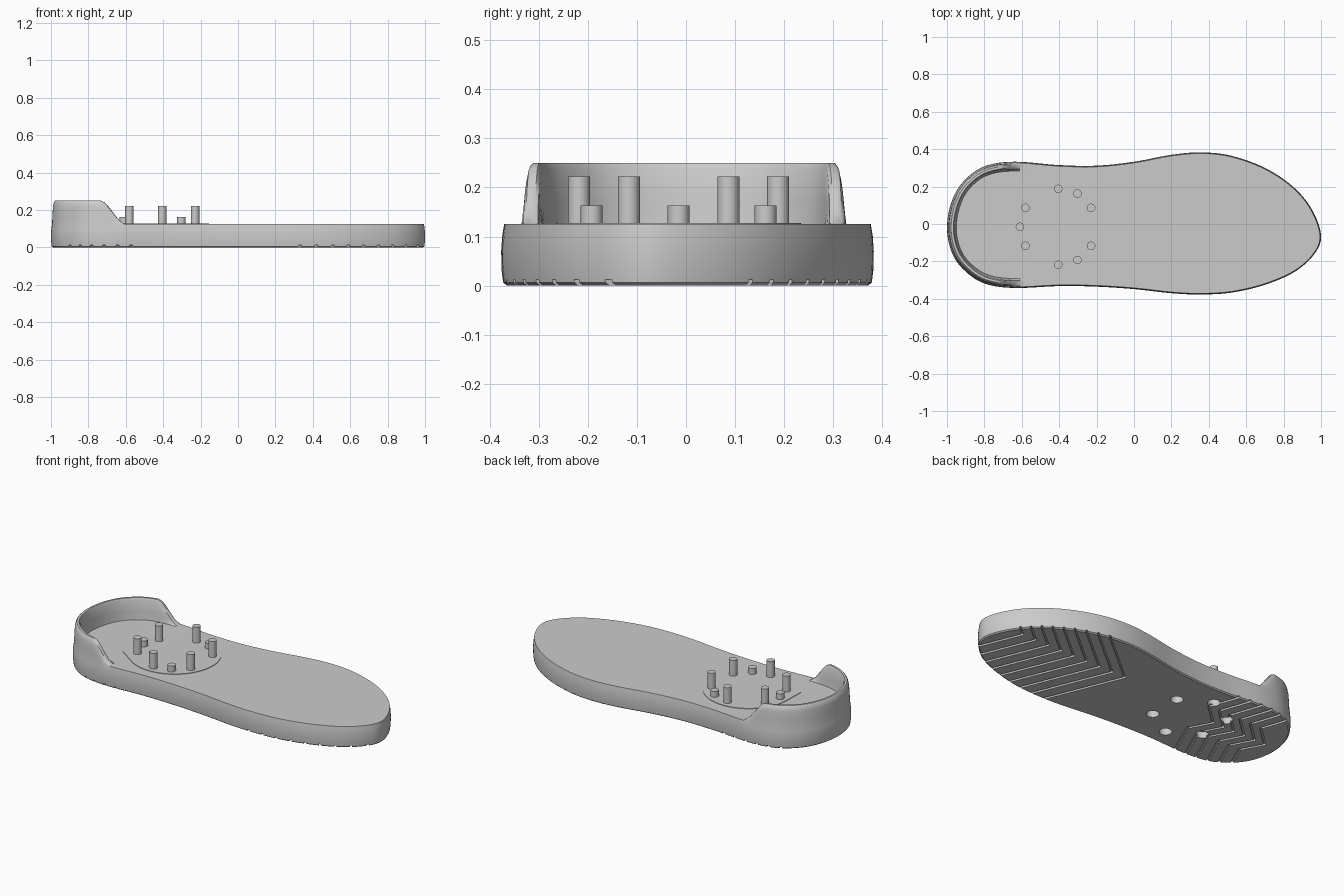
import bpy, bmesh, math
from mathutils import Vector

if "Cube" in bpy.data.objects:
    bpy.data.objects.remove(bpy.data.objects["Cube"])

GREY = (0.6, 0.6, 0.6, 1)
rubber = bpy.data.materials.new("grey_rubber")
rubber.use_nodes = True
rubber.diffuse_color = GREY
rubber.node_tree.nodes["Principled BSDF"].inputs["Base Color"].default_value = GREY

TOP, RIM, BOSS = 0.125, 0.25, Vector((-0.405, -0.015))


def make(name, bm):
    bmesh.ops.recalc_face_normals(bm, faces=bm.faces)
    mesh = bpy.data.meshes.new(name)
    bm.to_mesh(mesh)
    bm.free()
    mesh.materials.append(rubber)
    obj = bpy.data.objects.new(name, mesh)
    bpy.context.collection.objects.link(obj)
    return obj


def prism(bm, outline, z0, z1):
    """Closed prism from a flat outline."""
    low = [bm.verts.new((p[0], p[1], z0)) for p in outline]
    high = [bm.verts.new((p[0], p[1], z1)) for p in outline]
    bm.faces.new(low[::-1])
    bm.faces.new(high)
    for i in range(len(low)):
        j = (i + 1) % len(low)
        bm.faces.new((low[i], low[j], high[j], high[i]))


def circle(centre, r, n=32):
    return [(centre[0] + r * math.cos(math.tau * i / n),
             centre[1] + r * math.sin(math.tau * i / n)) for i in range(n)]


def select_only(obj):
    bpy.ops.object.select_all(action='DESELECT')
    obj.select_set(True)
    bpy.context.view_layer.objects.active = obj


def smooth(obj, angle=35):
    select_only(obj)
    bpy.ops.object.shade_smooth_by_angle(angle=math.radians(angle))


def cut(obj, bm, name):
    cutter = make(name, bm)
    cutter.hide_render = True
    mod = obj.modifiers.new(name, 'BOOLEAN')
    mod.operation, mod.solver, mod.object = 'DIFFERENCE', 'EXACT', cutter
    select_only(obj)
    bpy.ops.object.modifier_apply(modifier=name)
    bpy.data.objects.remove(cutter)


# Footprint: closed smooth curve, counter-clockwise from the toe
control = [Vector(p) for p in (
    (1, -.06), (.95, .08), (.85, .2), (.7, .3), (.52, .365), (.36, .383), (.2, .37),
    (0, .333), (-.2, .312), (-.4, .315), (-.64, .333), (-.8, .308), (-.91, .23),
    (-.975, .12), (-1, -.02), (-.975, -.15), (-.91, -.245), (-.8, -.318),
    (-.64, -.342), (-.4, -.332), (-.2, -.335), (0, -.348), (.2, -.37), (.35, -.377),
    (.52, -.367), (.7, -.325), (.86, -.255), (.965, -.16))]
shape, n, STEPS = [], len(control), 7
for i in range(n):
    a, b, c, d = (control[(i + k) % n] for k in (-1, 0, 1, 2))
    for s in range(STEPS):
        t = s / STEPS
        shape.append(0.5 * (2 * b + (c - a) * t + (2 * a - 5 * b + 4 * c - d) * t ** 2
                            + (3 * b - a - 3 * c + d) * t ** 3))
count = len(shape)
inward = []
for i in range(count):
    tangent = (shape[(i + 1) % count] - shape[i - 1]).normalized()
    inward.append(Vector((-tangent.y, tangent.x)))


def rim_height(x):
    t = min(max((-0.60 - x) / 0.14, 0), 1)
    return TOP + (RIM - TOP) * t * t * (3 - 2 * t)


# Sole and heel cup: one loft of rings (inset, height, share of the heel rise)
rings = [(.012, 0, 0), (.004, .006, 0), (.001, .03, 0), (0, .07, 0), (.002, .1, 0),
         (.006, TOP, 0), (.008, TOP, .4), (.011, TOP, .75), (.016, TOP, .95),
         (.022, TOP, 1), (.034, TOP, 1), (.04, TOP, .9), (.044, TOP, .4), (.05, TOP, 0)]
bm = bmesh.new()
loops = []
for inset, z, share in rings:
    loop = []
    for p, d in zip(shape, inward):
        q = p + d * inset
        loop.append(bm.verts.new((q.x, q.y, z + share * (rim_height(p.x) - TOP))))
    loops.append(loop)
for low, high in zip(loops, loops[1:]):
    for i in range(count):
        j = (i + 1) % count
        bm.faces.new((low[i], low[j], high[j], high[i]))
bm.faces.new(loops[0][::-1])
bm.faces.new(loops[-1])
sole = make("sole", bm)

# Tread grooves: chevrons under the forefoot, zigzags under the heel
bm = bmesh.new()
WIDTH, DEPTH = 0.016, 0.012


def groove(points):
    outline = ([(x - WIDTH / 2, y) for x, y in points]
               + [(x + WIDTH / 2, y) for x, y in reversed(points)])
    prism(bm, outline, -0.02, DEPTH)


for i in range(9):
    x = 0.14 + 0.09 * i
    groove([(x + .23, -.47), (x, .09), (x + .41, .43)])
for i in range(6):
    x = -0.58 - 0.073 * i
    groove([(x - .02, -.4), (x + .11, -.11), (x + .04, .02), (x + .17, .14), (x + .08, .4)])
cut(sole, bm, "tread_cutter")

# Post ring: six tall posts, three short pegs, screw recesses below the posts
posts = [BOSS + Vector((math.cos(a), math.sin(a))) * 0.203
         for a in (math.radians(30 + 60 * i) for i in range(6))]
pegs = [BOSS + Vector((math.cos(a), math.sin(a))) * 0.205
        for a in (math.radians(60 + 120 * i) for i in range(3))]
for radius, top in ((0.035, 0.04), (0.012, 0.1)):
    bm = bmesh.new()
    for p in posts:
        prism(bm, circle(p, radius), -0.02, top)
    cut(sole, bm, "recess_cutter")
smooth(sole)

for group, label, top in ((posts, "tall_post", 0.222), (pegs, "short_peg", 0.163)):
    for i, p in enumerate(group):
        bm = bmesh.new()
        prism(bm, circle(p, 0.0225), TOP - 0.005, top)
        smooth(make(f"{label}_{i + 1}", bm))

# Thin round mounting plate with one pointed corner towards the heel
bm = bmesh.new()
tip = math.atan2(-0.13, -0.26)
outline = []
for i in range(64):
    a = tip + math.tau * i / 64
    away = abs((a - tip + math.pi) % math.tau - math.pi)
    r = 0.25 / max(math.cos(max(0.5 - away, 0)), 0.5)
    outline.append(BOSS + Vector((math.cos(a), math.sin(a))) * r)
prism(bm, outline, TOP - 0.003, TOP + 0.003)
smooth(make("mounting_plate", bm))
